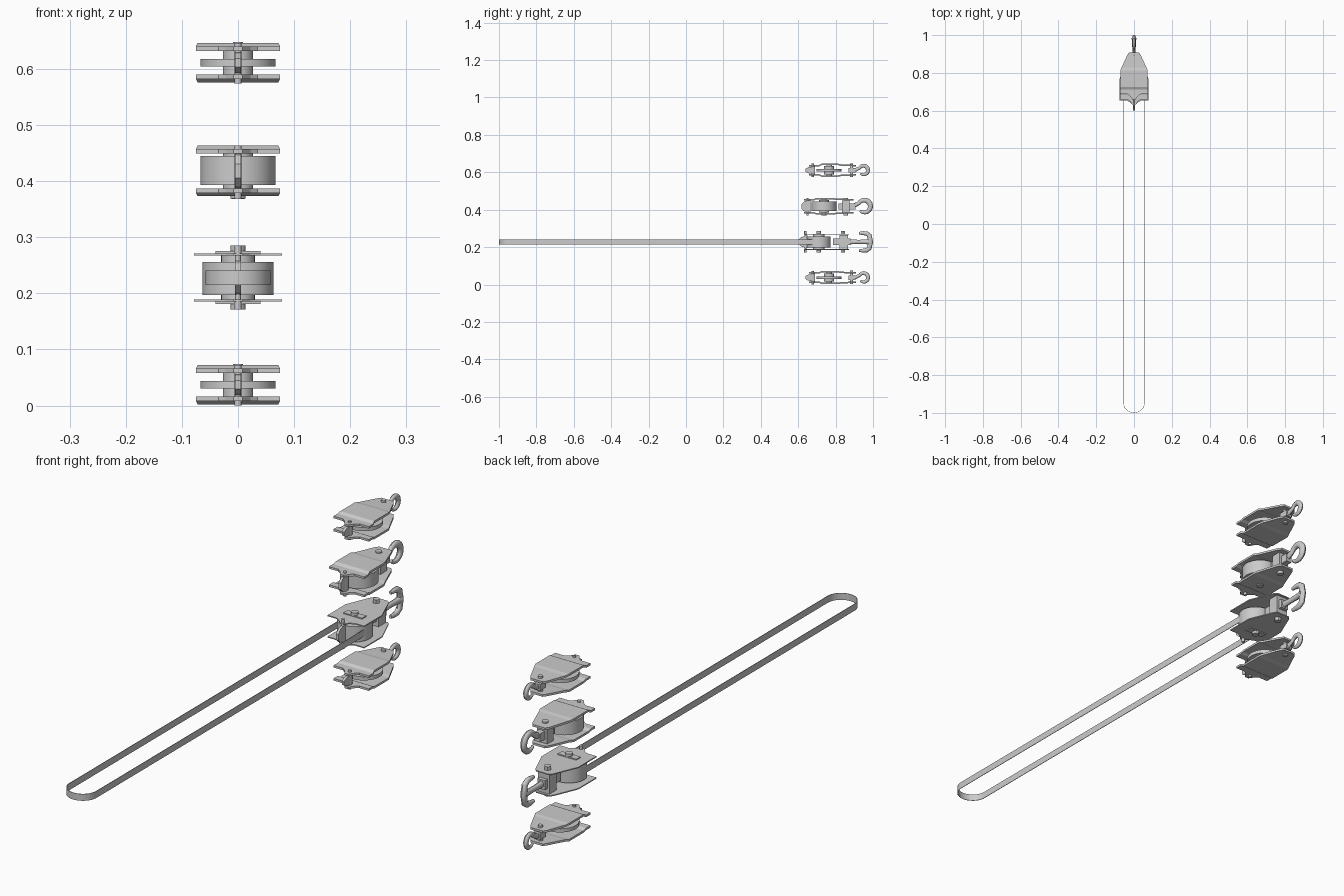
import bpy, bmesh
from math import sin, cos, pi, radians
from mathutils import Vector

if "Cube" in bpy.data.objects:
    bpy.data.objects.remove(bpy.data.objects["Cube"])


def make(name, verts, faces, smooth=False):
    me = bpy.data.meshes.new(name)
    me.from_pydata(verts, [], faces)
    bm = bmesh.new()
    bm.from_mesh(me)
    bmesh.ops.recalc_face_normals(bm, faces=bm.faces)
    bm.to_mesh(me)
    bm.free()
    ob = bpy.data.objects.new(name, me)
    bpy.context.collection.objects.link(ob)
    if smooth:
        bpy.context.view_layer.objects.active = ob
        ob.select_set(True)
        bpy.ops.object.shade_smooth_by_angle(angle=radians(35))
        ob.select_set(False)
    return ob


def box(name, x, y0, y1, z0, z1):
    v = [(sx * x, y, z) for sx in (-1, 1) for y in (y0, y1) for z in (z0, z1)]
    return make(name, v, [(0, 1, 3, 2), (4, 5, 7, 6), (0, 1, 5, 4),
                          (2, 3, 7, 6), (0, 2, 6, 4), (1, 3, 7, 5)])


def lathe(name, y, prof, n=48):
    """Revolve (radius, z) profile round a vertical axis at the given y."""
    v = [(r * cos(2 * pi * i / n), y + r * sin(2 * pi * i / n), z)
         for r, z in prof for i in range(n)]
    f = [(k * n + i, k * n + (i + 1) % n, (k + 1) * n + (i + 1) % n, (k + 1) * n + i)
         for k in range(len(prof) - 1) for i in range(n)]
    f += [tuple(range(n)), tuple(range((len(prof) - 1) * n, len(prof) * n))]
    return make(name, v, f, True)


def cyl(name, y, r, z0, z1, n=32):
    return lathe(name, y, [(r, z0), (r, z1)], n)


def plate(name, stations, t):
    """Bent sheet from (y, half width, z) stations; t is thickness along z."""
    v, f = [], []
    for y, w, z in stations:
        v += [(-w, y, z), (w, y, z), (w, y, z + t), (-w, y, z + t)]
    for k in range(len(stations) - 1):
        a = 4 * k
        f += [(a + i, a + (i + 1) % 4, a + 4 + (i + 1) % 4, a + 4 + i) for i in range(4)]
    e = 4 * (len(stations) - 1)
    return make(name, v, f + [(0, 1, 2, 3), (e, e + 1, e + 2, e + 3)])


def tube(name, path, n=12, flat=0.8):
    """Tapered bar in the x=0 plane from (y, z, radius) points."""
    v, f = [], []
    for k, (y, z, r) in enumerate(path):
        a, b = path[max(k - 1, 0)], path[min(k + 1, len(path) - 1)]
        t = Vector((0, b[0] - a[0], b[1] - a[1])).normalized()
        nrm = Vector((0, -t.z, t.y))
        for i in range(n):
            q = 2 * pi * i / n
            v.append(Vector((r * flat * cos(q), y, z)) + nrm * r * sin(q))
    for k in range(len(path) - 1):
        f += [(k * n + i, k * n + (i + 1) % n, (k + 1) * n + (i + 1) % n, (k + 1) * n + i)
              for i in range(n)]
    m = (len(path) - 1) * n
    f += [tuple(range(n)), tuple(range(m, m + n))]
    return make(name, v, f, True)


def hook(name, y0, yc, zc, R, r):
    """Shank running over the top of a curl with its tip below."""
    path = [(y0, zc, r), ((y0 + yc - R) / 2, zc + r * 0.2, r)]
    for i in range(19):
        a = radians(150 - i * 285 / 18)
        path.append((yc + R * cos(a), zc + R * sin(a), r * (0.85 + 0.35 * sin(pi * i / 18) - 0.35 * (i / 18) ** 3)))
    return tube(name, path)


def front_tab(name, y0, y1, zc, h):
    """Thin upright becket with a tapered nose."""
    p = [(y1, zc - h), (y0 + 0.015, zc - h * 0.75), (y0, zc - h * 0.35),
         (y0, zc + h * 0.35), (y0 + 0.015, zc + h * 0.75), (y1, zc + h)]
    v = [(x, y, z) for x in (-0.005, 0.005) for y, z in p]
    f = [tuple(range(6)), tuple(range(6, 12))]
    f += [(i, (i + 1) % 6, 6 + (i + 1) % 6, 6 + i) for i in range(6)]
    return make(name, v, f)


def cheek_pair(name, zc, half, step, t, y0, y1, w):
    """Mirrored side plates: inner front lip, raised middle, tapering tail."""
    for s, tag in ((1, "upper"), (-1, "lower")):
        inner, outer = zc + s * (half - step), zc + s * half
        plate(f"{name}_{tag}_plate",
              [(y0 - 0.03, 0.008, inner), (y0 - 0.01, 0.022, inner), (y0, 0.035, inner),
               (y0, w, inner), (y0 + 0.025, w, inner), (y0 + 0.037, w - 0.003, outer),
               (y0 + 0.125, w - 0.003, outer), (y0 + 0.14, w - 0.009, inner + s * step * 0.5),
               (y1 - 0.012, 0.035, inner), (y1, 0.026, inner)], -s * t)


# Small blocks with a thin sheave
for tag, zc in (("bottom_block", 0.037), ("top_block", 0.611)):
    cheek_pair(tag, zc, 0.035, 0.006, 0.008, 0.688, 0.908, 0.075)
    cyl(f"{tag}_sheave", 0.765, 0.067, zc - 0.007, zc + 0.007, 64)
    lathe(f"{tag}_hub", 0.765, [(0.015, zc - 0.028), (0.015, zc - 0.022), (0.027, zc - 0.022),
                                (0.027, zc + 0.022), (0.015, zc + 0.022), (0.015, zc + 0.028)])
    cyl(f"{tag}_tail_pin", 0.885, 0.009, zc - 0.035, zc + 0.037)
    cyl(f"{tag}_front_pin", 0.678, 0.006, zc - 0.037, zc + 0.035)
    front_tab(f"{tag}_front_tab", 0.638, 0.69, zc, 0.021)
    box(f"{tag}_hook_seat", 0.012, 0.868, 0.905, zc - 0.012, zc + 0.012)
    hook(f"{tag}_hook", 0.89, 0.949, zc, 0.024, 0.0095)

# Medium block with a wide sheave
zc = 0.418
cheek_pair("wide_block", zc, 0.045, 0.006, 0.008, 0.66, 0.895, 0.075)
cyl("wide_block_sheave", 0.737, 0.067, zc - 0.025, zc + 0.027, 64)
cyl("wide_block_hub", 0.737, 0.027, zc - 0.034, zc + 0.034)
cyl("wide_block_tail_pin", 0.855, 0.012, zc - 0.05, zc + 0.045)
cyl("wide_block_axle", 0.737, 0.013, zc - 0.049, zc + 0.045)
cyl("wide_block_front_pin", 0.65, 0.006, zc - 0.05, zc + 0.045)
front_tab("wide_block_front_tab", 0.618, 0.665, zc, 0.036)
box("wide_block_crosshead", 0.022, 0.835, 0.875, zc - 0.034, zc + 0.03)
box("wide_block_hook_neck", 0.012, 0.815, 0.905, zc - 0.016, zc + 0.016)
hook("wide_block_hook", 0.87, 0.953, zc, 0.033, 0.012)

# Belt-driven block: thin plates, bolts, drum
zc = 0.228
for s, tag in ((1, "upper"), (-1, "lower")):
    z = zc + s * 0.043
    plate(f"belt_block_{tag}_plate",
          [(0.63, 0.008, z), (0.645, 0.022, z), (0.655, 0.04, z), (0.655, 0.078, z),
           (0.765, 0.078, z), (0.86, 0.038, z), (0.872, 0.028, z)], -s * 0.004)
    for y, r, part in ((0.71, 0.013, "axle"), (0.84, 0.013, "tail"), (0.638, 0.006, "front")):
        a, b = sorted((z, zc + s * 0.057))
        cyl(f"belt_block_{tag}_{part}_bolt", y, r, a, b, 6 if part == "tail" else 24)
    a, b = sorted((z, z + s * 0.004))
    box(f"belt_block_{tag}_axle_keeper", 0.04, 0.697, 0.723, a, b)
cyl("belt_block_drum", 0.71, 0.063, zc - 0.031, zc + 0.028, 64)
cyl("belt_block_hub", 0.71, 0.03, zc - 0.039, zc + 0.039)
cyl("belt_block_front_pin", 0.638, 0.005, zc - 0.043, zc + 0.043, 16)
front_tab("belt_block_front_tab", 0.602, 0.65, zc, 0.034)
box("belt_block_crosshead", 0.024, 0.82, 0.865, zc - 0.038, zc + 0.038)
box("belt_block_hook_neck", 0.016, 0.785, 0.88, zc - 0.018, zc + 0.018)

# Double-armed hook on the belt block
tube("belt_block_hook_shank", [(0.86, zc, 0.014), (0.92, zc, 0.011), (0.96, zc, 0.012), (0.985, zc, 0.016)])
arms = [(0.926, 0.046, 0.007), (0.945, 0.047, 0.010), (0.965, 0.045, 0.012), (0.98, 0.035, 0.013)]
tube("belt_block_hook_arms", [(y, zc + z, r) for y, z, r in arms]
     + [(0.986, zc, 0.014)] + [(y, zc - z, r) for y, z, r in reversed(arms)])

# Long flat belt loop
R, n = 0.058, 24
loop = [(cos(pi * i / n), sin(pi * i / n), 0.71) for i in range(n + 1)]
loop += [(cos(pi + pi * i / n), sin(pi + pi * i / n), -1 + R) for i in range(n + 1)]
v = [(r * c, y + r * s, z) for r, z in ((R, 0.215), (R, 0.241), (R - 0.002, 0.241), (R - 0.002, 0.215))
     for c, s, y in loop]
m = len(loop)
f = [(k * m + i, k * m + (i + 1) % m, ((k + 1) % 4) * m + (i + 1) % m, ((k + 1) % 4) * m + i)
     for k in range(4) for i in range(m)]
make("belt", v, f, True)
